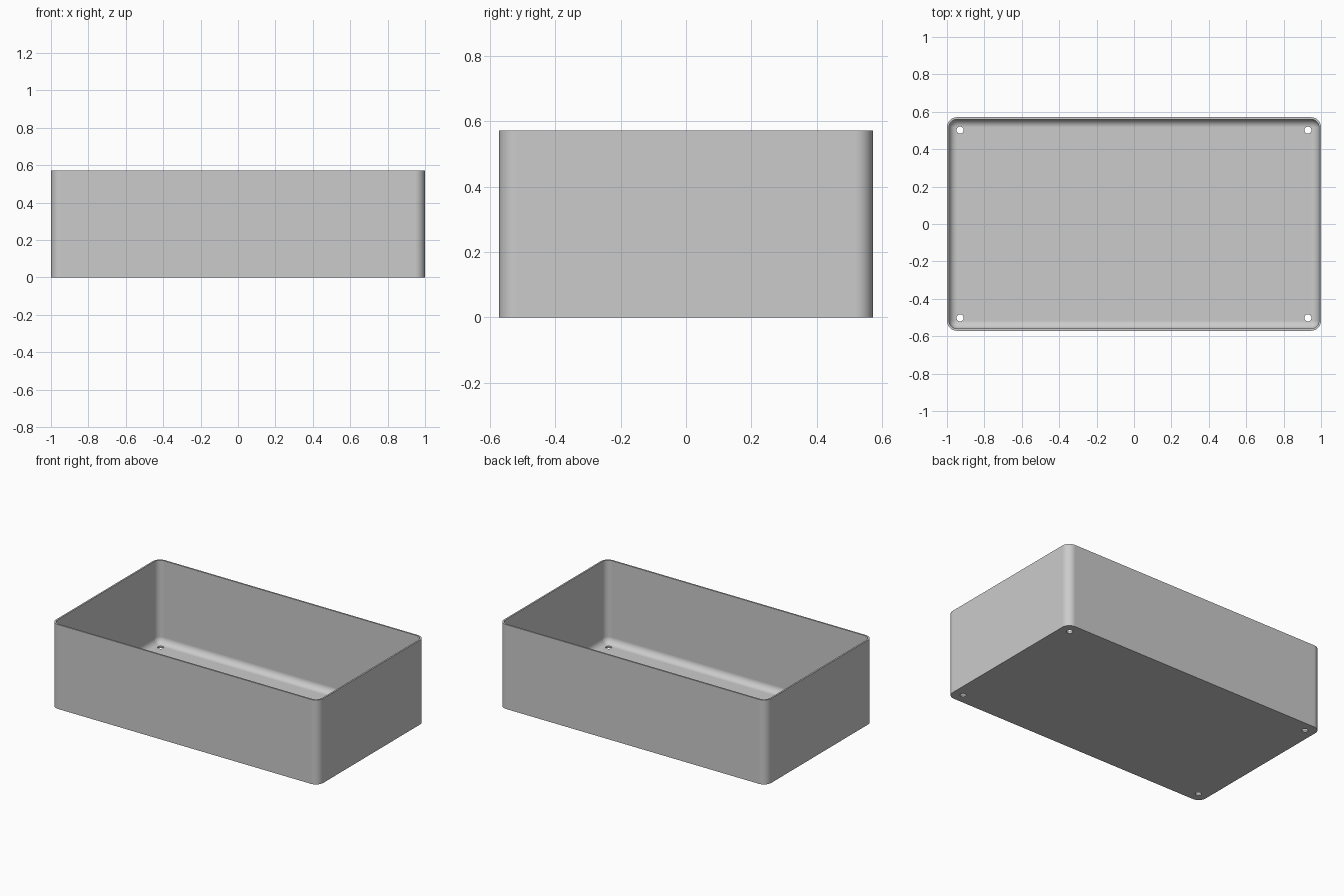
import bpy, bmesh, math
from mathutils import Matrix

HALF_X, HALF_Y, HEIGHT = 1.0, 0.571, 0.571
WALL, CORNER = 0.011, 0.054
HOLE_X, HOLE_Y, HOLE_R = 0.93, 0.502, 0.019
STEPS = 8

old = bpy.data.objects.get("Cube")
if old:
    bpy.data.objects.remove(old, do_unlink=True)

grey = bpy.data.materials.new("plain grey")
grey.use_nodes = True
grey.diffuse_color = (0.6, 0.6, 0.6, 1)
grey.node_tree.nodes["Principled BSDF"].inputs["Base Color"].default_value = grey.diffuse_color


def ring(bm, inset, z):
    """Rounded rectangle, inset from the outer outline."""
    radius = max(CORNER - inset, 0)
    cx, cy = HALF_X - CORNER, HALF_Y - CORNER
    verts = []
    for quarter, (sx, sy) in enumerate([(1, 1), (-1, 1), (-1, -1), (1, -1)]):
        for i in range(STEPS + 1):
            a = (quarter + i / STEPS) * math.pi / 2
            verts.append(bm.verts.new((sx * cx + radius * math.cos(a),
                                       sy * cy + radius * math.sin(a), z)))
    return verts


def make_object(name, bm):
    mesh = bpy.data.meshes.new(name)
    bm.to_mesh(mesh)
    bm.free()
    obj = bpy.data.objects.new(name, mesh)
    mesh.materials.append(grey)
    bpy.context.collection.objects.link(obj)
    return obj


# Tray shell: outer wall, rim, inner wall, rounded inner floor edge
bm = bmesh.new()
inner_r = CORNER - WALL
profile = [(0, 0), (0, HEIGHT), (WALL, HEIGHT)]
for i in range(STEPS + 1):
    a = i / STEPS * math.pi / 2
    profile.append((CORNER - inner_r * math.cos(a),
                    WALL + inner_r * (1 - math.sin(a))))
rings = [ring(bm, inset, z) for inset, z in profile]
for low, high in zip(rings, rings[1:]):
    for i in range(len(low)):
        j = (i + 1) % len(low)
        bm.faces.new((low[i], low[j], high[j], high[i]))
bm.faces.new(rings[0][::-1])
bm.faces.new(rings[-1])
bmesh.ops.remove_doubles(bm, verts=bm.verts, dist=1e-5)
bmesh.ops.recalc_face_normals(bm, faces=bm.faces)
tray = make_object("tray", bm)

# Four screw holes through the floor corners
bm = bmesh.new()
for sx in (-1, 1):
    for sy in (-1, 1):
        bmesh.ops.create_cone(bm, cap_ends=True, segments=24,
                              radius1=HOLE_R, radius2=HOLE_R, depth=0.2,
                              matrix=Matrix.Translation((sx * HOLE_X, sy * HOLE_Y, 0)))
cutter = make_object("hole_cutter", bm)
cutter.hide_render = True

bpy.ops.object.select_all(action="DESELECT")
tray.select_set(True)
bpy.context.view_layer.objects.active = tray
cut = tray.modifiers.new("screw holes", "BOOLEAN")
cut.operation = "DIFFERENCE"
cut.solver = "EXACT"
cut.object = cutter
bpy.ops.object.modifier_apply(modifier=cut.name)
bpy.data.objects.remove(cutter, do_unlink=True)

# Smooth rounded corners with flat walls
bpy.ops.object.shade_smooth_by_angle(angle=math.radians(35))
weighted = tray.modifiers.new("flat walls", "WEIGHTED_NORMAL")
weighted.keep_sharp = True
